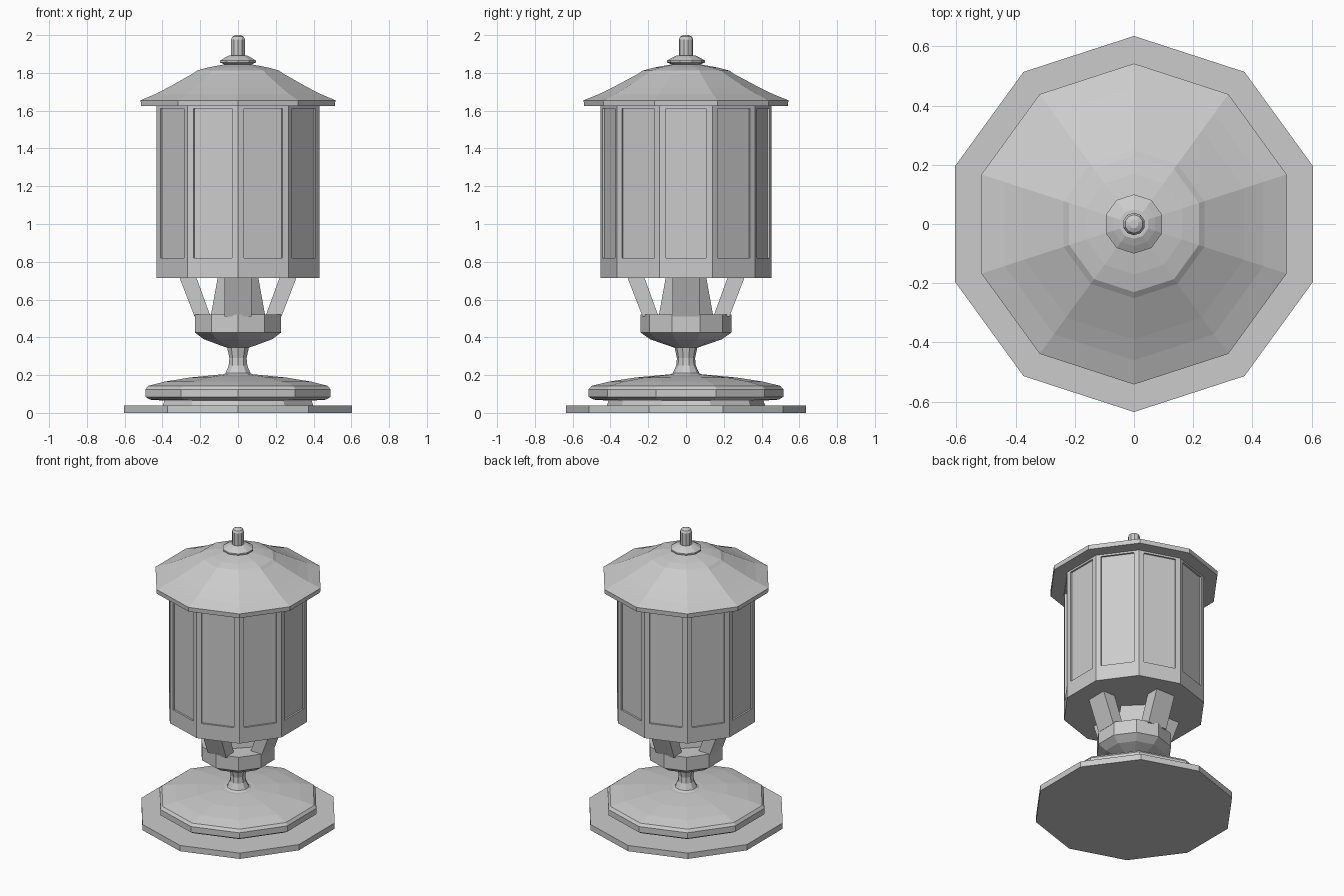
import bpy, bmesh
from math import pi, cos, sin
from mathutils import Matrix, Vector

if "Cube" in bpy.data.objects:
    bpy.data.objects.remove(bpy.data.objects["Cube"])

SIDES = 10


def finish(bm, name):
    bmesh.ops.recalc_face_normals(bm, faces=bm.faces)
    me = bpy.data.meshes.new(name)
    bm.to_mesh(me)
    bm.free()
    ob = bpy.data.objects.new(name, me)
    bpy.context.collection.objects.link(ob)
    return ob


def lathe_mesh(profile, sides=SIDES, start=pi / 2):
    """Closed faceted solid from (radius, z) points; returns mesh and side faces per band."""
    bm = bmesh.new()
    rings = [[bm.verts.new((r * cos(start + 2 * pi * i / sides),
                            r * sin(start + 2 * pi * i / sides), z))
              for i in range(sides)] for r, z in profile]
    bands = []
    for a, b in zip(rings, rings[1:]):
        bands.append([bm.faces.new((a[i], a[(i + 1) % sides], b[(i + 1) % sides], b[i]))
                      for i in range(sides)])
    bm.faces.new(rings[0][::-1])
    bm.faces.new(rings[-1])
    return bm, bands


def lathe(name, profile, sides=SIDES):
    return finish(lathe_mesh(profile, sides)[0], name)


# Base plate and domed foot
lathe("base_plate", [(0.635, 0), (0.635, 0.04)])
lathe("foot", [(0.42, 0.035), (0.41, 0.065), (0.49, 0.07), (0.515, 0.085),
               (0.515, 0.125), (0.50, 0.143), (0.41, 0.165), (0.27, 0.187), (0.11, 0.202)])

# Stem flaring into the cup
lathe("stem_and_cup", [(0.10, 0.195), (0.07, 0.21), (0.052, 0.25), (0.048, 0.29),
                       (0.06, 0.345), (0.12, 0.365), (0.19, 0.39), (0.24, 0.425),
                       (0.24, 0.52)])

# Square tapered core inside the arms
lathe("core", [(0.145, 0.51), (0.105, 0.73)], sides=4)

# Four arms leaning outward from cup to lantern
for k in range(4):
    bm = bmesh.new()
    rings = []
    for z, inner, outer, half in ((0.51, 0.145, 0.23, 0.072), (0.73, 0.225, 0.315, 0.072)):
        rings.append([bm.verts.new((x, y, z)) for x, y in
                      ((inner, -half), (outer, -half), (outer, half), (inner, half))])
    a, b = rings
    bm.faces.new(a[::-1])
    bm.faces.new(b)
    for i in range(4):
        j = (i + 1) % 4
        bm.faces.new((a[i], a[j], b[j], b[i]))
    bm.transform(Matrix.Rotation(k * pi / 2, 4, 'Z'))
    finish(bm, f"arm_{k + 1}")

# Lantern body with a recessed pane in each side
bm, bands = lathe_mesh([(0.453, 0.715), (0.453, 0.787), (0.453, 1.645)])
bmesh.ops.recalc_face_normals(bm, faces=bm.faces)
bmesh.ops.inset_individual(bm, faces=bands[1], thickness=0.033, use_even_offset=True)
for f in bands[1]:
    shift = -f.normal * 0.012
    ext = bmesh.ops.extrude_discrete_faces(bm, faces=[f])["faces"]
    bmesh.ops.translate(bm, verts=ext[0].verts, vec=shift)
finish(bm, "lantern_body")

# Roof with a flat rim
lathe("roof", [(0.54, 1.625), (0.542, 1.655), (0.46, 1.688), (0.39, 1.722),
               (0.25, 1.797), (0.23, 1.812), (0.17, 1.828), (0.07, 1.846)])

# Finial collar and knob
lathe("finial_collar", [(0.075, 1.835), (0.075, 1.845), (0.10, 1.855), (0.10, 1.865),
                        (0.075, 1.88), (0.05, 1.892)])
lathe("finial_knob", [(0.038, 1.885), (0.038, 1.978), (0.031, 1.992), (0.015, 2.0)])
